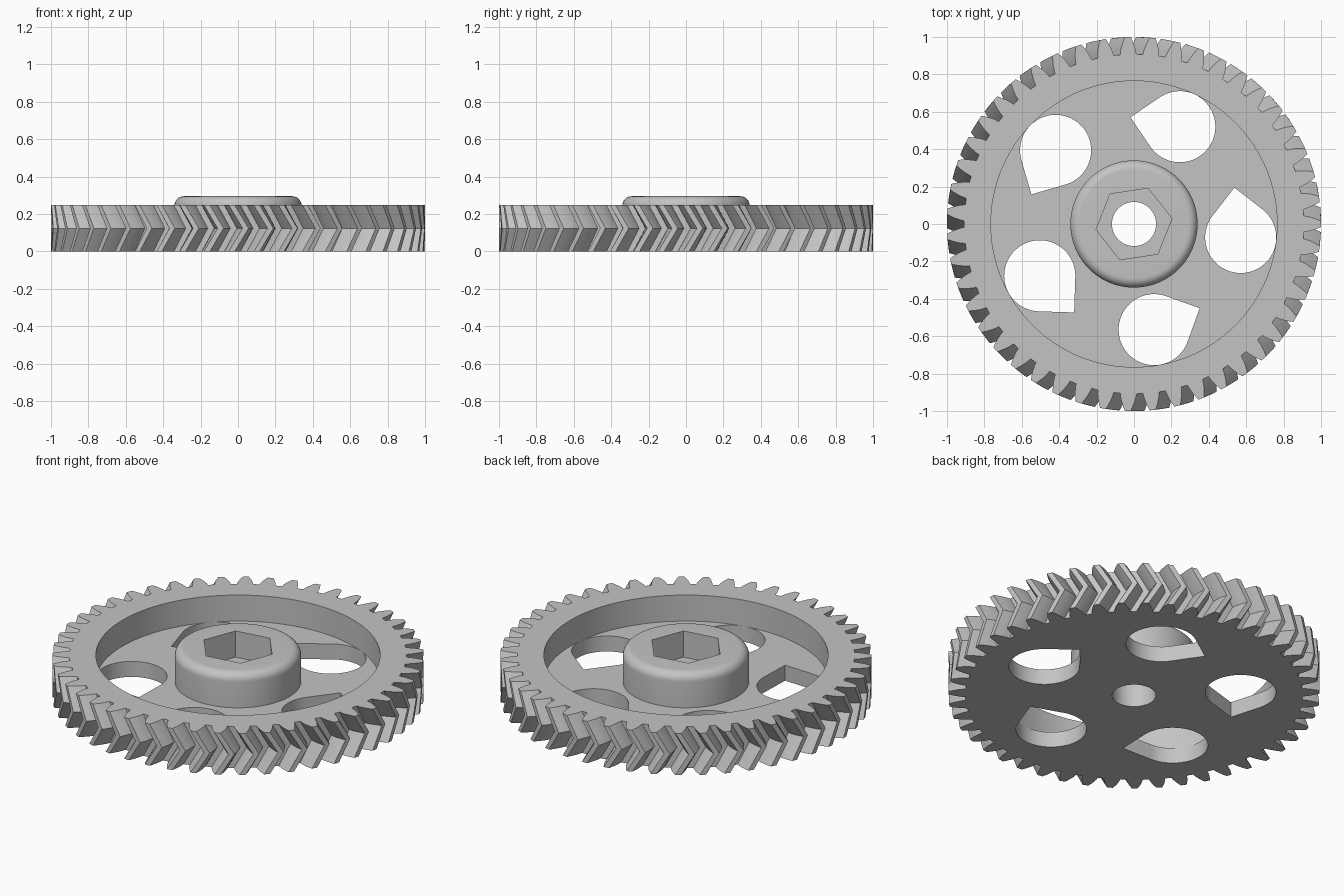
import bpy
import bmesh
from math import pi, sin, cos, tan, acos, radians

if "Cube" in bpy.data.objects:
    bpy.data.objects.remove(bpy.data.objects["Cube"], do_unlink=True)

TEETH = 47
PITCH_R, TIP_R, ROOT_R = 0.959, 1.0, 0.908
BASE_R = PITCH_R * cos(radians(20))
TWIST = radians(200 / TEETH)
RIM_H, WEB_H, HUB_H = 0.247, 0.092, 0.295

grey = bpy.data.materials.new("plain grey")
grey.use_nodes = True
grey.diffuse_color = (0.55, 0.55, 0.55, 1)
grey.node_tree.nodes["Principled BSDF"].inputs["Base Color"].default_value = (0.55, 0.55, 0.55, 1)


def loft(name, layers):
    """Closed solid through equal-length outlines, each given as (z, points)."""
    bm = bmesh.new()
    rings = [[bm.verts.new((x, y, z)) for x, y in pts] for z, pts in layers]
    n = len(rings[0])
    for low, high in zip(rings, rings[1:]):
        for i in range(n):
            j = (i + 1) % n
            bm.faces.new((low[i], low[j], high[j], high[i]))
    bm.faces.new(rings[0][::-1])
    bm.faces.new(rings[-1])
    mesh = bpy.data.meshes.new(name)
    bm.to_mesh(mesh)
    bm.free()
    mesh.materials.append(grey)
    obj = bpy.data.objects.new(name, mesh)
    bpy.context.collection.objects.link(obj)
    return obj


def circle(r, n=128, turn=0.0):
    return [(r * cos(turn + 2 * pi * i / n), r * sin(turn + 2 * pi * i / n)) for i in range(n)]


def prism(name, pts, z0, z1):
    return loft(name, [(z0, pts), (z1, pts)])


def combine(target, tool, operation):
    """Apply a boolean and discard the tool."""
    mod = target.modifiers.new(tool.name, "BOOLEAN")
    mod.operation = operation
    mod.solver = "EXACT"
    mod.object = tool
    bpy.context.view_layer.objects.active = target
    bpy.ops.object.modifier_apply(modifier=mod.name)
    bpy.data.objects.remove(tool, do_unlink=True)


def half_tooth(r):
    """Half the angle of an involute tooth at radius r."""
    inv = lambda a: tan(a) - a
    return pi / (2 * TEETH) + inv(radians(20)) - inv(acos(BASE_R / r))


def tooth_ring(turn):
    radii = [ROOT_R + (TIP_R - ROOT_R) * k / 4 for k in range(5)]
    flank = [(r, half_tooth(r)) for r in radii]
    tooth = [(r, -a) for r, a in flank] + [(r, a) for r, a in reversed(flank)]
    return [(r * cos(a + turn + 2 * pi * i / TEETH), r * sin(a + turn + 2 * pi * i / TEETH))
            for i in range(TEETH) for r, a in tooth]


def teardrop(angle):
    """Round hole with one pointed corner, placed around the web."""
    r, lean = 0.19, angle + radians(104.4)
    cx, cy = 0.575 * cos(angle), 0.575 * sin(angle)
    arc = [(r, radians(45 + 270 * i / 64)) for i in range(65)]
    return [(cx + d * cos(lean + a), cy + d * sin(lean + a))
            for d, a in [(r * 2 ** 0.5, 0)] + arc]


# Herringbone toothed blank, with the pocket sunk from above
gear = loft("herringbone_gear", [(0, tooth_ring(0)), (RIM_H / 2, tooth_ring(TWIST)),
                                 (RIM_H, tooth_ring(0))])
combine(gear, prism("pocket", circle(0.765, 192), WEB_H, 0.5), "DIFFERENCE")

# Hub with a rounded top edge
fillet = 0.05
steps = [pi / 2 * i / 8 for i in range(9)]
hub_layers = [(WEB_H / 2, circle(0.34))]
hub_layers += [(HUB_H - fillet + fillet * sin(a), circle(0.34 - fillet + fillet * cos(a))) for a in steps]
combine(gear, loft("hub", hub_layers), "UNION")

# Hexagonal nut socket and the shaft bore
combine(gear, prism("nut_socket", circle(0.205, 6, radians(8.5)), 0.14, 0.5), "DIFFERENCE")
combine(gear, prism("bore", circle(0.118, 64), -0.1, 0.5), "DIFFERENCE")

# Five teardrop openings through the web
for k in range(5):
    hole = teardrop(radians(64.8 + 72 * k))
    combine(gear, prism("web_hole", hole, -0.1, 0.2), "DIFFERENCE")

bpy.ops.object.select_all(action="DESELECT")
gear.select_set(True)
bpy.context.view_layer.objects.active = gear
bpy.ops.object.shade_smooth_by_angle(angle=radians(25))
